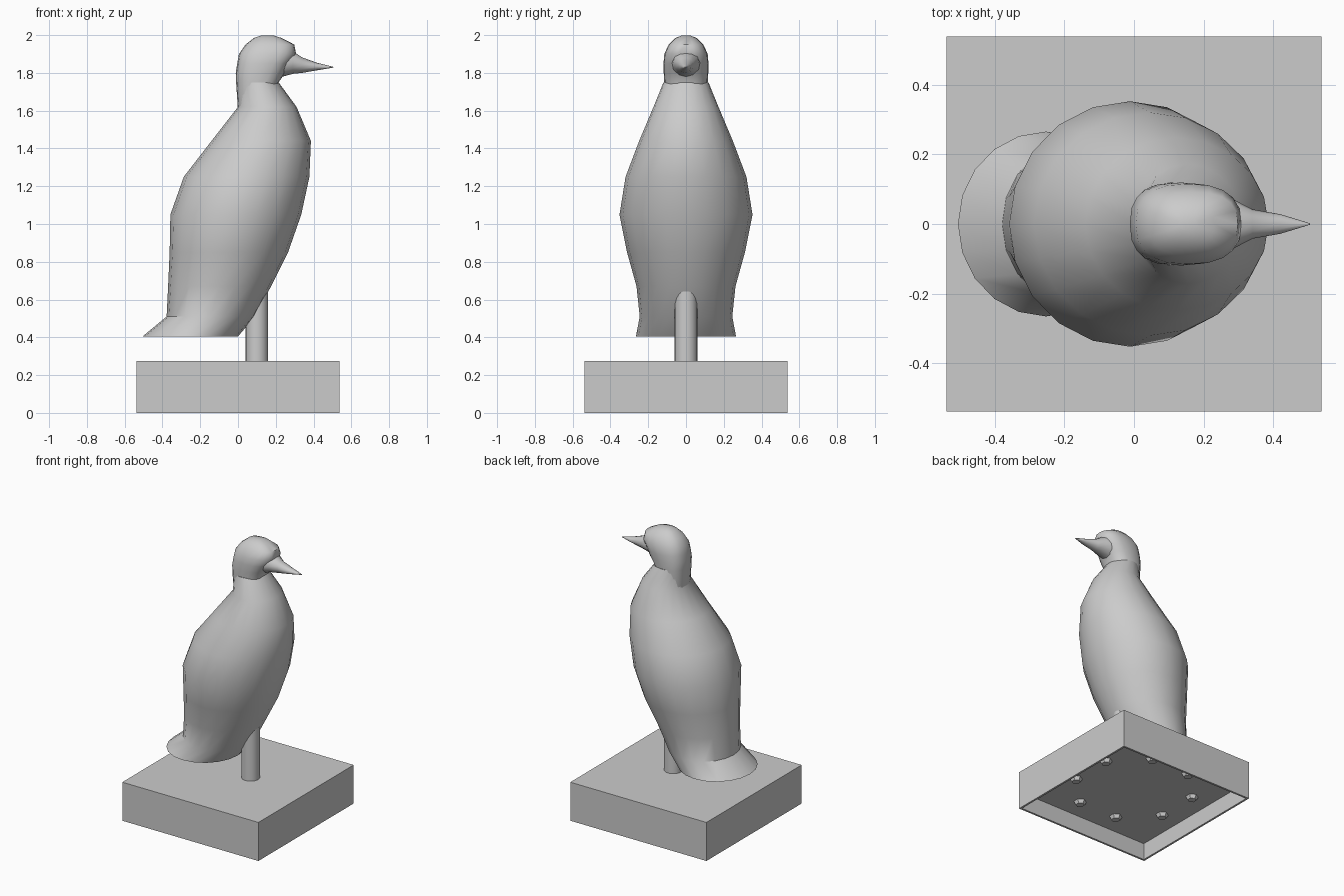
import bpy, bmesh, math
from mathutils import Vector

cube = bpy.data.objects.get("Cube")
if cube:
    bpy.data.objects.remove(cube, do_unlink=True)

grey = bpy.data.materials.new("plain grey")
grey.use_nodes = True
colour = (0.6, 0.6, 0.6, 1)
grey.diffuse_color = colour
grey.node_tree.nodes["Principled BSDF"].inputs["Base Color"].default_value = colour


def finish(name, bm, smooth=None):
    bmesh.ops.recalc_face_normals(bm, faces=bm.faces)
    mesh = bpy.data.meshes.new(name)
    bm.to_mesh(mesh)
    bm.free()
    mesh.materials.append(grey)
    obj = bpy.data.objects.new(name, mesh)
    bpy.context.collection.objects.link(obj)
    if smooth:
        bpy.ops.object.select_all(action='DESELECT')
        obj.select_set(True)
        bpy.context.view_layer.objects.active = obj
        bpy.ops.object.shade_smooth_by_angle(angle=math.radians(smooth))
    return obj


def signed_power(v, p):
    return math.copysign(abs(v) ** p, v)


def loft(name, sections, along, sides=20, power=1.0, smooth=40):
    """Sections are (position, low, high, half width), stacked along z or x."""
    bm = bmesh.new()
    rings = []
    for pos, low, high, half in sections:
        ring = []
        for i in range(sides):
            a = math.tau * i / sides
            u = (low + high) / 2 + (high - low) / 2 * signed_power(math.cos(a), power)
            w = half * signed_power(math.sin(a), power)
            ring.append(bm.verts.new((u, w, pos) if along == 'z' else (pos, w, u)))
        rings.append(ring)
    for a, b in zip(rings, rings[1:]):
        for i in range(sides):
            j = (i + 1) % sides
            bm.faces.new((a[i], a[j], b[j], b[i]))
    bm.faces.new(rings[0])
    bm.faces.new(rings[-1])
    return finish(name, bm, smooth)


# Body with a flared tail skirt
loft("body", [
    (0.405, -0.505, 0.0, 0.265),
    (0.51, -0.378, 0.09, 0.245),
    (0.67, -0.37, 0.175, 0.262),
    (0.85, -0.362, 0.265, 0.312),
    (1.05, -0.358, 0.335, 0.352),
    (1.25, -0.287, 0.378, 0.32),
    (1.44, -0.14, 0.386, 0.248),
    (1.62, 0.0, 0.31, 0.172),
    (1.75, 0.0, 0.215, 0.119)], 'z')

# Neck and domed head
loft("head", [
    (1.60, 0.0, 0.22, 0.105),
    (1.75, -0.01, 0.215, 0.115),
    (1.80, -0.012, 0.25, 0.118),
    (1.85, -0.004, 0.275, 0.119),
    (1.90, 0.005, 0.308, 0.115),
    (1.95, 0.04, 0.298, 0.092),
    (1.985, 0.085, 0.23, 0.056),
    (1.999, 0.125, 0.185, 0.02)], 'z', power=0.8, smooth=50)

# Face tapering into a pointed beak
loft("beak", [
    (0.20, 1.77, 1.93, 0.085),
    (0.29, 1.795, 1.915, 0.068),
    (0.34, 1.80, 1.882, 0.042),
    (0.42, 1.814, 1.853, 0.028),
    (0.505, 1.828, 1.832, 0.002)], 'x', sides=12)

# Support post
loft("post", [(0.26, 0.04, 0.16, 0.06), (0.75, 0.04, 0.16, 0.06)], 'z')

# Base block, hollowed from below
bm = bmesh.new()
bmesh.ops.create_cube(bm, size=1)
for v in bm.verts:
    v.co = Vector((v.co.x * 1.075, v.co.y * 1.075, (v.co.z + 0.5) * 0.275))
bm.faces.ensure_lookup_table()
bottom = min(bm.faces, key=lambda f: f.calc_center_median().z)
bmesh.ops.inset_region(bm, faces=[bottom], thickness=0.02)
inner = bmesh.ops.extrude_discrete_faces(bm, faces=[bottom])["faces"][0]
bmesh.ops.translate(bm, verts=inner.verts, vec=(0, 0, 0.12))
finish("base", bm)

# Ring of small pads under the hollow
for k in range(8):
    a = math.tau * (k + 0.5) / 8
    bm = bmesh.new()
    bmesh.ops.create_cone(bm, cap_ends=True, segments=6, radius1=0.03,
                          radius2=0.045, depth=0.03)
    bmesh.ops.translate(bm, verts=bm.verts,
                        vec=(0.4 * math.cos(a), 0.4 * math.sin(a), 0.11))
    finish(f"underside_pad_{k + 1}", bm)
